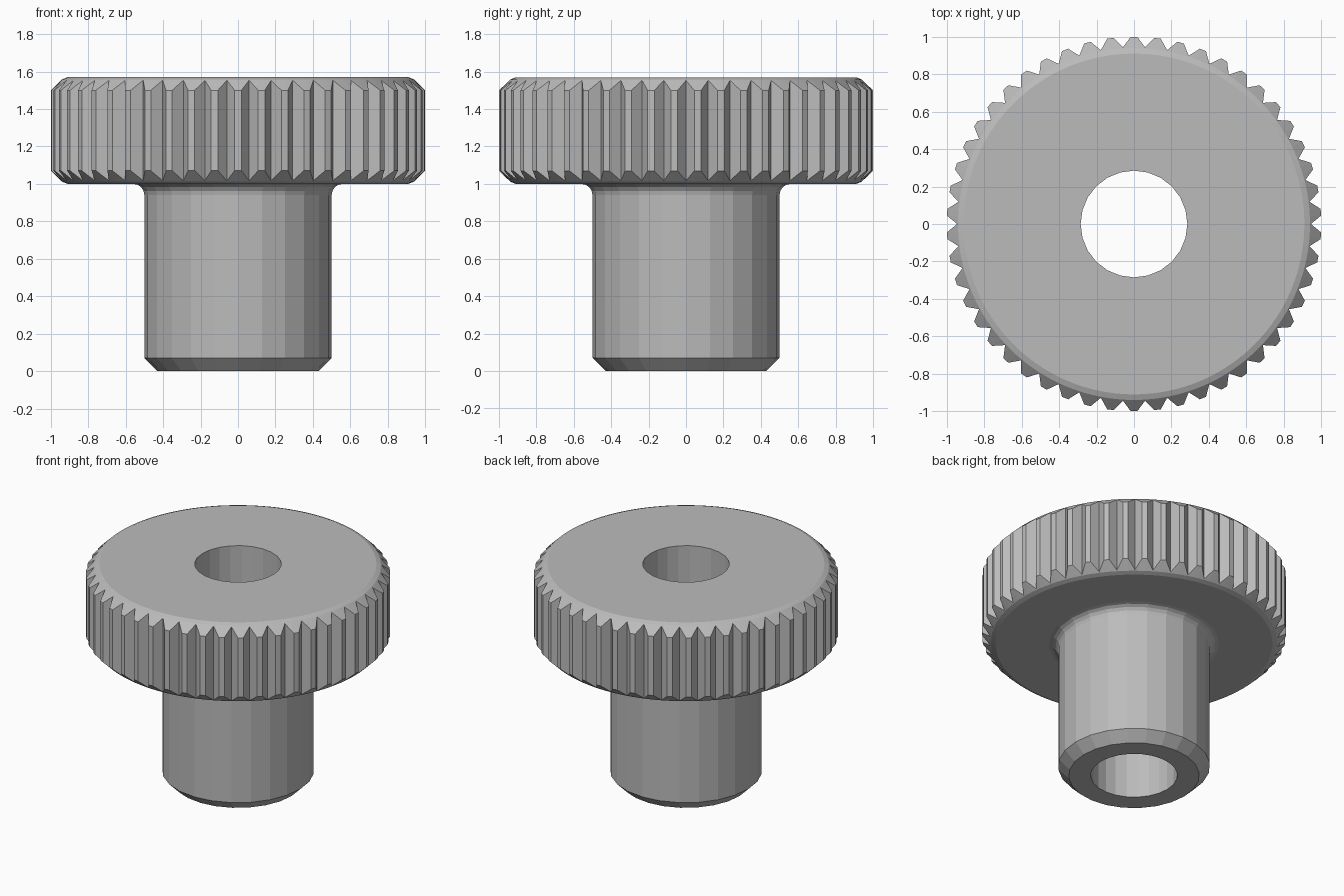
import bpy, bmesh
from math import cos, sin, pi

if "Cube" in bpy.data.objects:
    bpy.data.objects.remove(bpy.data.objects["Cube"], do_unlink=True)

TEETH = 50
SIDES = 24
Z_TOP, Z_UNDER = 1.57, 1.0
VALLEY = 0.945

metal = bpy.data.materials.new("grey_metal")
metal.use_nodes = True
metal.diffuse_color = (0.5, 0.5, 0.5, 1)
metal.node_tree.nodes["Principled BSDF"].inputs["Base Color"].default_value = (0.5, 0.5, 0.5, 1)

bm = bmesh.new()


def ring(points):
    return [bm.verts.new(p) for p in points]


def circle(radius, z):
    return ring((radius * cos(2 * pi * i / SIDES), radius * sin(2 * pi * i / SIDES), z)
                for i in range(SIDES))


def skin(rings):
    for a, b in zip(rings, rings[1:]):
        n = len(a)
        for i in range(n):
            j = (i + 1) % n
            bm.faces.new((a[i], a[j], b[j], b[i]))


def fill_between(outer, inner):
    """Flat annulus between two loops of differing vertex counts."""
    edges = [bm.edges.get((r[i - 1], r[i])) for r in (outer, inner) for i in range(len(r))]
    bmesh.ops.triangle_fill(bm, edges=edges, use_beauty=True)


# Through bore, chamfered foot, shaft and fillet under the head
fillet = [(0.56 - 0.06 * cos(t * pi / 8), 0.94 + 0.06 * sin(t * pi / 8)) for t in range(5)]
profile = [(0.285, Z_TOP), (0.285, 0), (0.43, 0), (0.5, 0.07)] + fillet
shaft = [circle(r, z) for r, z in profile]
skin(shaft)

# Knurled head: each tooth is a valley and a narrow flat tip
pitch = 2 * pi / TEETH
columns = []
for k in range(TEETH):
    a = pi / 2 + k * pitch
    columns += [(a - pitch / 2, VALLEY), (a - 0.018, 1.0), (a + 0.018, 1.0)]


def head_ring(radius_limit, inset):
    """Ring following the teeth; inset is the height lost at a given radius."""
    pts = []
    for a, r in columns:
        r = min(r, radius_limit)
        pts.append((r * cos(a), r * sin(a), inset(r)))
    return ring(pts)


def drop(r):
    return 0.012 + (r - 0.94) * 0.97 if r > 0.94 else (r - 0.91) * 0.4


head = [head_ring(0.91, lambda r: Z_UNDER),
        head_ring(0.94, lambda r: Z_UNDER + drop(r)),
        head_ring(1.0, lambda r: Z_UNDER + drop(r)),
        head_ring(1.0, lambda r: Z_TOP - drop(r)),
        head_ring(0.94, lambda r: Z_TOP - drop(r)),
        head_ring(0.91, lambda r: Z_TOP)]
skin(head)

# Flat top and underside of the head
fill_between(head[-1], shaft[0])
fill_between(head[0], shaft[-1])

bmesh.ops.recalc_face_normals(bm, faces=bm.faces)
mesh = bpy.data.meshes.new("knurled_thumb_nut")
bm.to_mesh(mesh)
bm.free()
mesh.materials.append(metal)
bpy.context.collection.objects.link(bpy.data.objects.new("knurled_thumb_nut", mesh))
